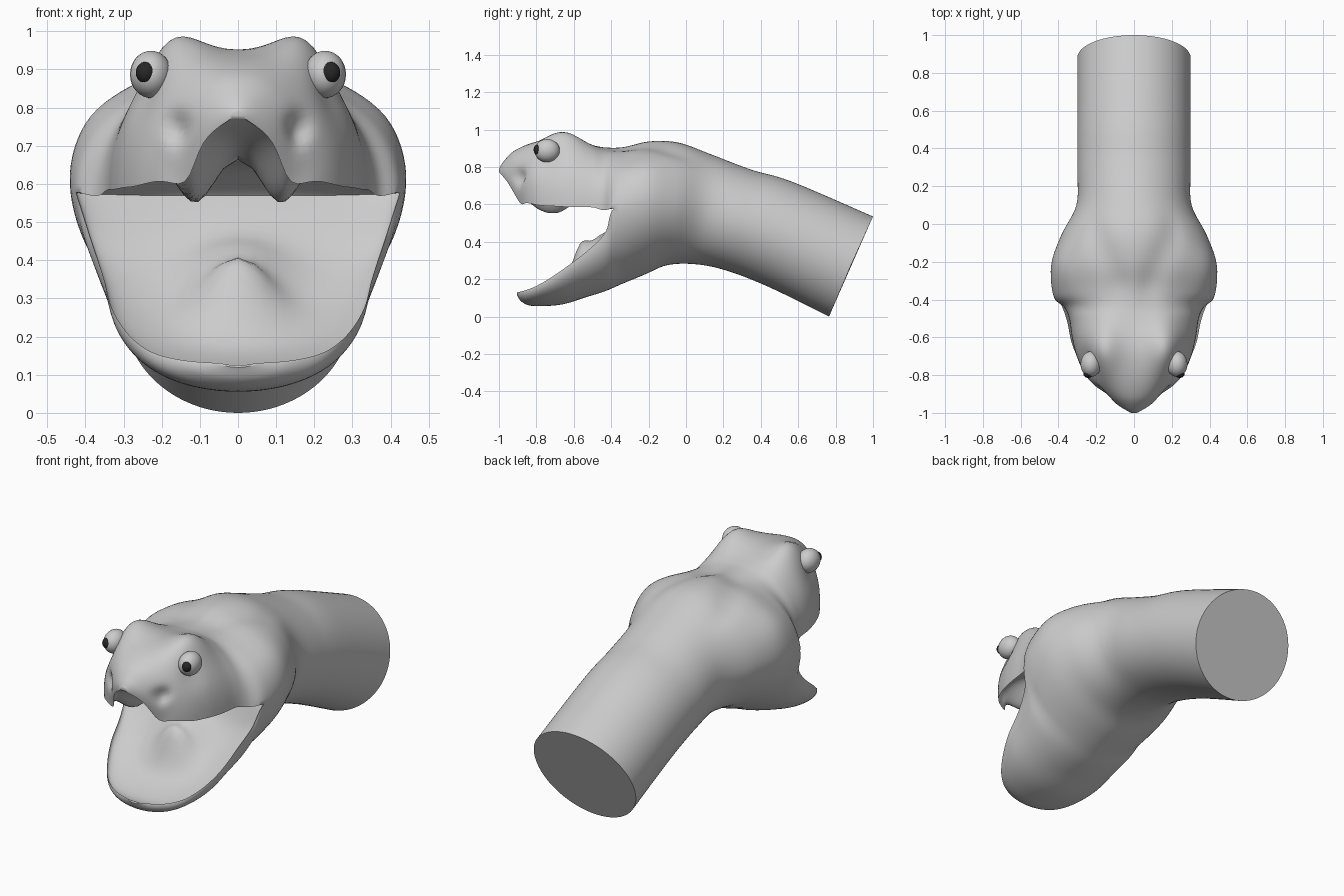
import bpy, bmesh, math
from mathutils import Vector

if "Cube" in bpy.data.objects:
    bpy.data.objects.remove(bpy.data.objects["Cube"])

# Stations from neck end to tip: ridge y,z / side (lip) y,z / half width / roundness
TOP = [(1.0, .535, .88, .27, .30, 2), (.57, .72, .50, .435, .30, 2), (.35, .785, .28, .51, .30, 2),
       (.14, .865, .10, .57, .305, 2), (-.04, .93, -.06, .60, .385, 1.95), (-.20, .938, -.22, .61, .437, 1.9),
       (-.34, .91, -.385, .58, .425, 1.95), (-.43, .905, -.44, .565, .37, 2.1), (-.50, .915, -.50, .58, .343, 2.3),
       (-.62, .942, -.60, .58, .328, 2.4), (-.72, .945, -.70, .585, .303, 2.4), (-.83, .925, -.80, .595, .255, 2.3),
       (-.92, .885, -.88, .635, .178, 2.2), (-.975, .83, -.95, .72, .092, 2), (-1.0, .79, -.998, .77, .02, 2)]
BOTTOM = [(.765, 0), (.45, .155), (.22, .245), (.05, .28), (-.10, .275), (-.22, .225)]
JAW = [(-.34, .175, -.385, .58, .425, 1.95), (-.43, .135, -.43, .455, .385, 2), (-.55, .092, -.52, .36, .353, 2),
       (-.66, .065, -.63, .275, .33, 2), (-.76, .056, -.73, .205, .285, 2), (-.84, .06, -.81, .16, .225, 2),
       (-.885, .085, -.87, .138, .14, 2), (-.905, .12, -.902, .13, .04, 2)]
# Mouth lining centre lines (y, z), from the mouth back forward
PALATE = [(-.34, .57), (-.42, .63), (-.49, .655), (-.60, .68), (-.70, .70), (-.80, .715), (-.88, .73), (-.95, .75), (-.995, .772)]
FLOOR = [(-.34, .57), (-.41, .41), (-.52, .285), (-.64, .19), (-.73, .14), (-.81, .112), (-.865, .11), (-.90, .126)]
STEP, SEG, CORNER = 6, 48, 6


def smooth(rows):
    """Catmull-Rom interpolation of station rows."""
    out = []
    last = len(rows) - 1
    for i in range(last):
        p = [rows[min(max(i + k, 0), last)] for k in (-1, 0, 1, 2)]
        for s in range(STEP):
            t = s / STEP
            out.append([.5 * (2 * b + (c - a) * t + (2 * a - 5 * b + 4 * c - d) * t * t
                              + (3 * b - a - 3 * c + d) * t ** 3) for a, b, c, d in zip(*p)])
    out.append(list(rows[-1]))
    return out


def sheet(bm, rows):
    """Loft of half-superellipse arcs from lip to lip."""
    grid = []
    for yc, zc, ys, zs, w, p in rows:
        line = []
        for j in range(SEG + 1):
            a = math.pi * (j / SEG - .5)
            sn = math.copysign(abs(math.sin(a)) ** (2 / p), a)
            c = max(math.cos(a), 0) ** (2 / p) if 0 < j < SEG else 0
            line.append(bm.verts.new((w * sn, ys + (yc - ys) * c, zs + (zc - zs) * c)))
        grid.append(line)
    for r, q in zip(grid, grid[1:]):
        for j in range(SEG):
            bm.faces.new((r[j], r[j + 1], q[j + 1], q[j]))


def brush(bm, centre, size, push):
    """Mirrored soft push on the surface."""
    for side in ((1, -1) if centre[0] else (1,)):
        m = Vector((side, 1, 1))
        for v in bm.verts:
            d = sum(((v.co[k] * m[k] - centre[k]) / size[k]) ** 2 for k in range(3))
            if d < 9:
                v.co += Vector(push) * m * math.exp(-d)


def finish(name, bm, angle=60):
    me = bpy.data.meshes.new(name)
    bm.to_mesh(me)
    bm.free()
    ob = bpy.data.objects.new(name, me)
    bpy.context.collection.objects.link(ob)
    bpy.ops.object.select_all(action='DESELECT')
    ob.select_set(True)
    bpy.context.view_layer.objects.active = ob
    bpy.ops.object.shade_smooth_by_angle(angle=math.radians(angle))
    return ob


# Neck, skull and jaw as one skin
bm = bmesh.new()
top = smooth(TOP)
low = smooth([b + tuple(t[2:]) for b, t in zip(BOTTOM, TOP)] + JAW)
n = CORNER * STEP
for i in range(n + 1):
    low[i][2:] = top[i][2:]
sheet(bm, top)
sheet(bm, low)
# Mouth lining
for outer, centre, p in ((top[n:], PALATE, 2.6), (low[n:], FLOOR, 2.6)):
    sheet(bm, [c + o[2:5] + [p] for c, o in zip(smooth(centre), outer)])
bmesh.ops.remove_doubles(bm, verts=bm.verts, dist=.0005)
bmesh.ops.holes_fill(bm, edges=[e for e in bm.edges if e.is_boundary], sides=0)
bmesh.ops.recalc_face_normals(bm, faces=bm.faces)
# Brows and the eye sockets below them
brush(bm, (.18, -.66, .93), (.10, .15, .12), (0, 0, .073))
brush(bm, (.29, -.76, .86), (.07, .08, .08), (-.025, 0, 0))
# Grooves between neck ridge and cheeks
for x, y, z in ((.08, -.30, .89), (.14, -.18, .89), (.20, -.06, .87)):
    brush(bm, (x, y, z), (.06, .11, .10), (0, 0, -.017))
# Cheeks
brush(bm, (.36, -.24, .74), (.10, .14, .12), (.01, 0, .012))
# Nostrils
brush(bm, (.165, -.91, .765), (.032, .06, .03), (-.01, .03, 0))
# Lip lobes and fang sheaths under the palate
brush(bm, (.13, -.86, .66), (.05, .09, .07), (-.015, .03, -.045))
brush(bm, (.11, -.72, .67), (.075, .14, .12), (0, 0, -.155))
# Tongue and windpipe on the jaw floor
brush(bm, (0, -.57, .26), (.11, .075, .10), (0, 0, .115))
brush(bm, (0, -.47, .38), (.14, .09, .12), (0, -.02, .075))
# Rounded lips of the mouth
rim = [v for v in bm.verts if v.co.y < -.30 and any(
    len(e.link_faces) == 2 and e.calc_face_angle() > 1.0 for e in v.link_edges)]
bmesh.ops.smooth_vert(bm, verts=rim, factor=.4, use_axis_x=True, use_axis_y=True, use_axis_z=True)
finish("snake_head_and_neck", bm)

# Eyes and pupils
black = bpy.data.materials.new("pupil_dark")
black.diffuse_color = (.02, .02, .02, 1)
black.use_nodes = True
black.node_tree.nodes["Principled BSDF"].inputs["Base Color"].default_value = black.diffuse_color


def ball(name, centre, size, mat=None):
    b = bmesh.new()
    bmesh.ops.create_uvsphere(b, u_segments=24, v_segments=16, radius=1)
    for v in b.verts:
        v.co = Vector(v.co[k] * size[k] + centre[k] for k in range(3))
    ob = finish(name, b)
    if mat:
        ob.data.materials.append(mat)


for side, tag in ((-1, "left"), (1, "right")):
    ball("eye_" + tag, (side * .228, -.742, .887), (.055, .068, .062))
    ball("pupil_" + tag, (side * .242, -.793, .892), (.026, .022, .028), black)
